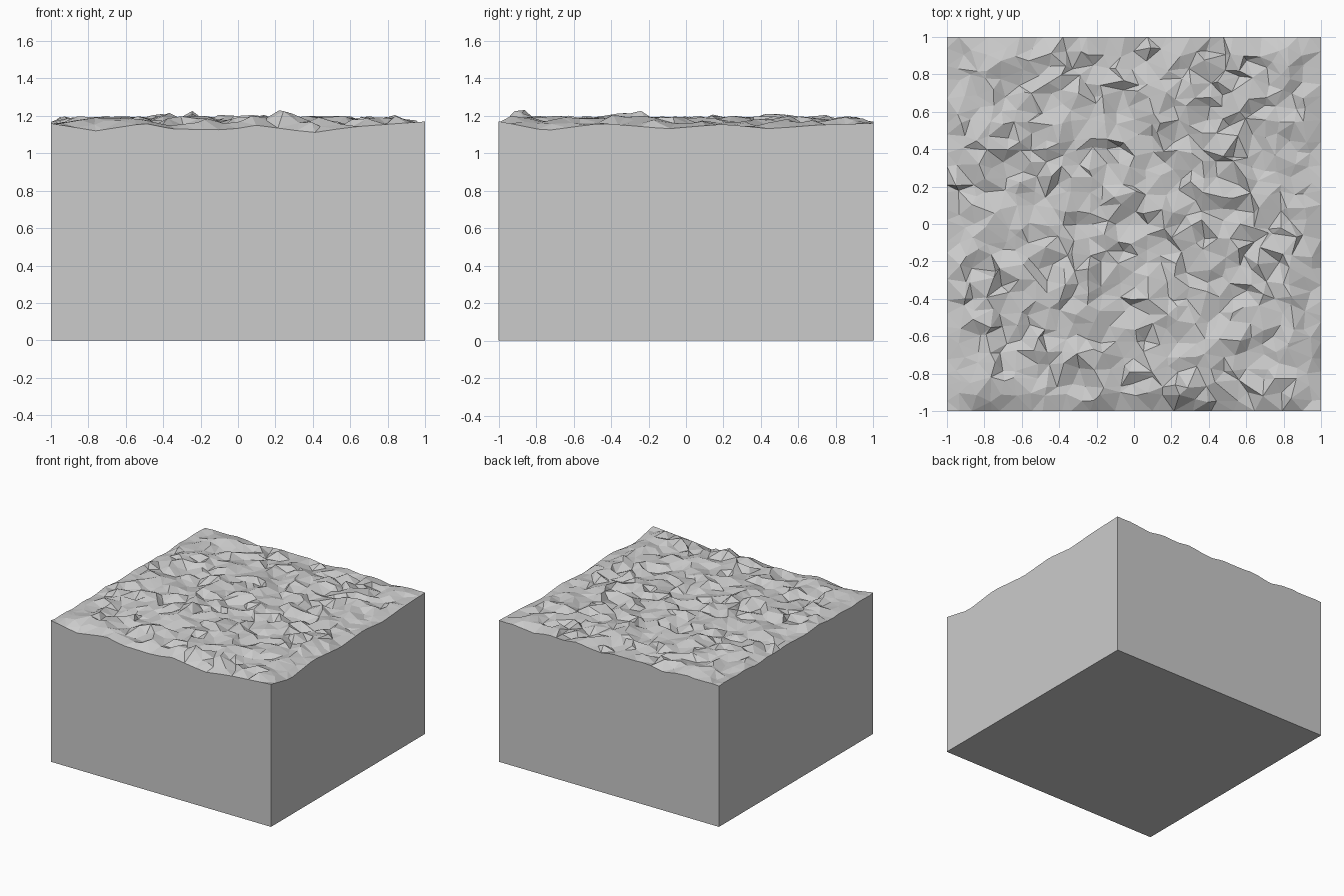
import bpy
import bmesh
import random
from mathutils import Vector, noise

if "Cube" in bpy.data.objects:
    bpy.data.objects.remove(bpy.data.objects["Cube"], do_unlink=True)

random.seed(7)
CELLS = 26
STEP = 2 / CELLS

# Height profiles along the front (-y) and right-hand (+x) rims
FRONT_RIM = [(-1, 1.16), (-.76, 1.12), (-.5, 1.16), (-.35, 1.13), (-.05, 1.125),
             (.1, 1.15), (.4, 1.11), (.6, 1.14), (1, 1.17)]
SIDE_RIM = [(-1, 1.17), (-.75, 1.12), (-.45, 1.16), (-.1, 1.13), (.2, 1.155),
            (.45, 1.13), (.7, 1.15), (1, 1.16)]
# Taller bumps: x, y, extra height
PEAKS = [(.18, -.87, .06), (-.3, -.25, .05), (-.1, .2, .04), (-.4, .45, .03)]


def sample(profile, t):
    for (a, ha), (b, hb) in zip(profile, profile[1:]):
        if t <= b:
            return ha + (hb - ha) * (t - a) / (b - a)
    return profile[-1][1]


def rough_height(x, y):
    h = 1.17 + .02 * noise.noise(Vector((x * 4, y * 4, 3)))
    h += random.uniform(-.028, .028)
    h += sum(p * max(0, 1 - Vector((x - px, y - py)).length / .15) for px, py, p in PEAKS)
    return min(max(h, 1.12), 1.243)


def make_material(name, value):
    mat = bpy.data.materials.new(name)
    mat.use_nodes = True
    colour = (value, value, value, 1)
    mat.diffuse_color = colour
    mat.node_tree.nodes["Principled BSDF"].inputs["Base Color"].default_value = colour
    return mat


# Rough top: a jittered grid, kept straight along its rims
bm = bmesh.new()
bmesh.ops.create_grid(bm, x_segments=CELLS, y_segments=CELLS, size=1)
for v in bm.verts:
    on_x, on_y = abs(v.co.x) > .999, abs(v.co.y) > .999
    if not on_x:
        v.co.x += random.uniform(-.4, .4) * STEP
    if not on_y:
        v.co.y += random.uniform(-.4, .4) * STEP
    x, y = v.co.x, v.co.y
    if on_y and y < 0:
        v.co.z = sample(FRONT_RIM, x)
    elif on_x and x > 0:
        v.co.z = sample(SIDE_RIM, y)
    elif on_x or on_y:
        v.co.z = 1.155 + .03 * noise.noise(Vector((x * 5, y * 5, 8)))
    else:
        v.co.z = rough_height(x, y)
bmesh.ops.triangulate(bm, faces=bm.faces[:], quad_method='SHORT_EDGE')

# Walls: the rim drawn straight down to the ground
rim = [e for e in bm.edges if e.is_boundary]
walls = bmesh.ops.extrude_edge_only(bm, edges=rim)["geom"]
for v in walls:
    if isinstance(v, bmesh.types.BMVert):
        v.co.z = 0

# Flat underside
base = [e for e in bm.edges if e.is_boundary and all(v.co.z < .001 for v in e.verts)]
bmesh.ops.contextual_create(bm, geom=base)
bmesh.ops.recalc_face_normals(bm, faces=bm.faces[:])

mesh = bpy.data.meshes.new("ground_block")
bm.to_mesh(mesh)
bm.free()
mesh.materials.append(make_material("stone_grey", .6))
block = bpy.data.objects.new("ground_block", mesh)
bpy.context.collection.objects.link(block)
